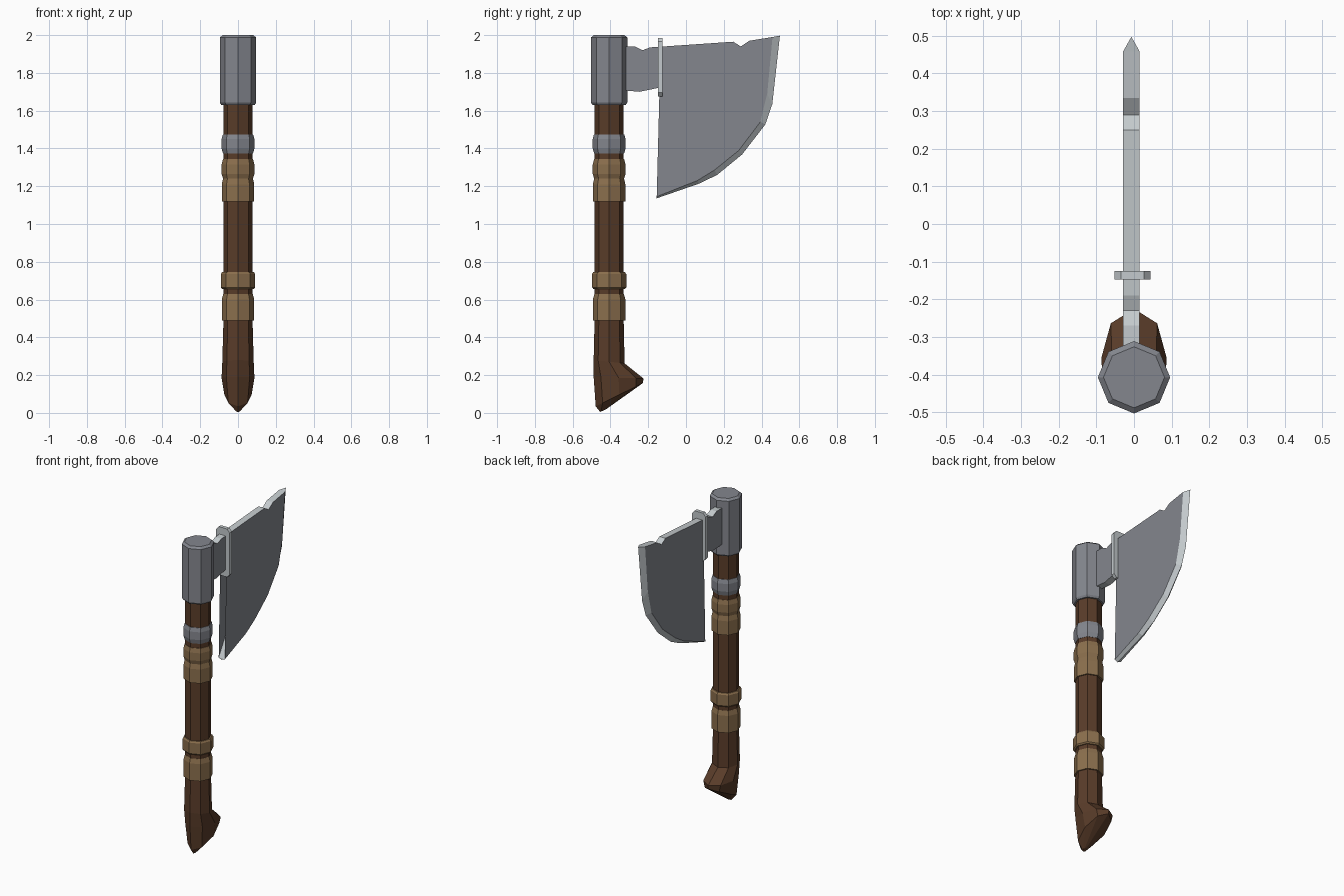
import bpy, bmesh, math

if "Cube" in bpy.data.objects:
    bpy.data.objects.remove(bpy.data.objects["Cube"])


def material(name, rgb):
    m = bpy.data.materials.new(name)
    m.diffuse_color = (*rgb, 1)
    m.use_nodes = True
    m.node_tree.nodes["Principled BSDF"].inputs["Base Color"].default_value = m.diffuse_color
    return m


WOOD = material("wood", (0.10, 0.045, 0.022))
WRAP = material("wrap", (0.26, 0.16, 0.075))
DARK = material("dark_steel", (0.23, 0.24, 0.27))
LIGHT = material("light_steel", (0.55, 0.59, 0.61))
AXIS_Y = -0.407


def finish(name, bm, *mats):
    bmesh.ops.recalc_face_normals(bm, faces=bm.faces)
    me = bpy.data.meshes.new(name)
    bm.to_mesh(me)
    bm.free()
    ob = bpy.data.objects.new(name, me)
    bpy.context.collection.objects.link(ob)
    for m in mats:
        me.materials.append(m)
    return ob


def loft(name, rings, mat, sides=8):
    """Skin octagons given as (back y, back z, front y, front z, half width)."""
    bm = bmesh.new()
    loops = []
    for y0, z0, y1, z1, w in rings:
        loop = []
        for i in range(sides):
            a = math.tau * i / sides
            t = (1 + math.cos(a)) / 2
            loop.append(bm.verts.new((w * math.sin(a), y0 + (y1 - y0) * t, z0 + (z1 - z0) * t)))
        loops.append(loop)
    for a, b in zip(loops, loops[1:]):
        for i in range(sides):
            j = (i + 1) % sides
            bm.faces.new((a[i], a[j], b[j], b[i]))
    bm.faces.new(loops[0])
    bm.faces.new(loops[-1])
    return finish(name, bm, mat)


def turned(name, profile, mat):
    return loft(name, [(AXIS_Y - r, z, AXIS_Y + r, z, r) for r, z in profile], mat)


# Wooden handle with hooked pommel
loft("handle", [
    (-0.455, 0.005, -0.425, 0.018, 0.012),
    (-0.478, 0.035, -0.228, 0.158, 0.072),
    (-0.489, 0.19, -0.225, 0.182, 0.087),
    (-0.489, 0.28, -0.325, 0.262, 0.083),
    (-0.484, 0.49, -0.330, 0.49, 0.077),
    (-0.484, 1.70, -0.330, 1.70, 0.077),
], WOOD)

# Bands around the handle
turned("lower_wrap", [(0.086, 0.49), (0.086, 0.60), (0.078, 0.63)], WRAP)
turned("lower_wrap_ring", [(0.084, 0.657), (0.091, 0.665), (0.091, 0.735), (0.084, 0.745)], WRAP)
turned("upper_wrap", [(0.086, 1.12), (0.086, 1.21), (0.079, 1.24)], WRAP)
turned("upper_wrap_ring", [(0.079, 1.24), (0.087, 1.265), (0.087, 1.315), (0.080, 1.343)], WRAP)
turned("steel_band", [(0.079, 1.372), (0.087, 1.40), (0.087, 1.45), (0.080, 1.475)], DARK)

# Steel head socket
turned("head_socket", [(0.088, 1.63), (0.096, 1.642), (0.096, 1.988), (0.081, 2.0)], DARK)

# Blade: flat body with a sharpened ridge along the cutting edge
back = [(-0.155, 1.145), (-0.048, 1.325), (0.016, 1.527), (-0.02, 1.675), (-0.14, 1.722),
        (-0.245, 1.70), (-0.36, 1.71), (-0.36, 1.94), (-0.27, 1.94), (-0.23, 1.92),
        (-0.19, 1.935), (0.25, 1.965), (0.29, 1.94), (0.335, 1.97)]
inner = [(0.458, 1.99), (0.43, 1.69), (0.393, 1.54), (0.28, 1.39), (0.15, 1.285), (0.06, 1.23)]
edge = [(0.497, 1.997), (0.457, 1.635), (0.42, 1.527), (0.297, 1.368), (0.165, 1.26),
        (0.07, 1.214), (-0.155, 1.136)]
CX, HALF = -0.007, 0.022
bm = bmesh.new()
left, right = ([bm.verts.new((CX + s * HALF, y, z)) for y, z in back + inner] for s in (-1, 1))
ridge = [bm.verts.new((CX, y, z)) for y, z in edge]
n = len(back)
for side in (left, right):
    bm.faces.new(side)
    border = side[n:] + side[:1]
    for i in range(len(ridge) - 1):
        bm.faces.new((border[i], border[i + 1], ridge[i + 1], ridge[i])).material_index = 1
for i in range(n):
    bm.faces.new((left[i], left[i + 1], right[i + 1], right[i])).material_index = 1
for i, k in ((n, 0), (0, -1)):
    bm.faces.new((left[i], right[i], ridge[k])).material_index = 1
bmesh.ops.triangulate(bm, faces=[f for f in bm.faces if len(f.verts) > 4])
finish("blade", bm, DARK, LIGHT)

# Binding collar around the blade neck
bm = bmesh.new()
outline = [(-0.030, 1.675), (0.030, 1.675), (0.048, 1.695), (0.048, 1.965),
           (0.030, 1.985), (-0.030, 1.985), (-0.048, 1.965), (-0.048, 1.695)]
face = bm.faces.new([bm.verts.new((x - 0.004, -0.148, z)) for x, z in outline])
new = bmesh.ops.extrude_face_region(bm, geom=[face], use_keep_orig=True)["geom"]
bmesh.ops.translate(bm, vec=(0, 0.023, 0), verts=[v for v in new if isinstance(v, bmesh.types.BMVert)])
finish("neck_binding", bm, LIGHT)
